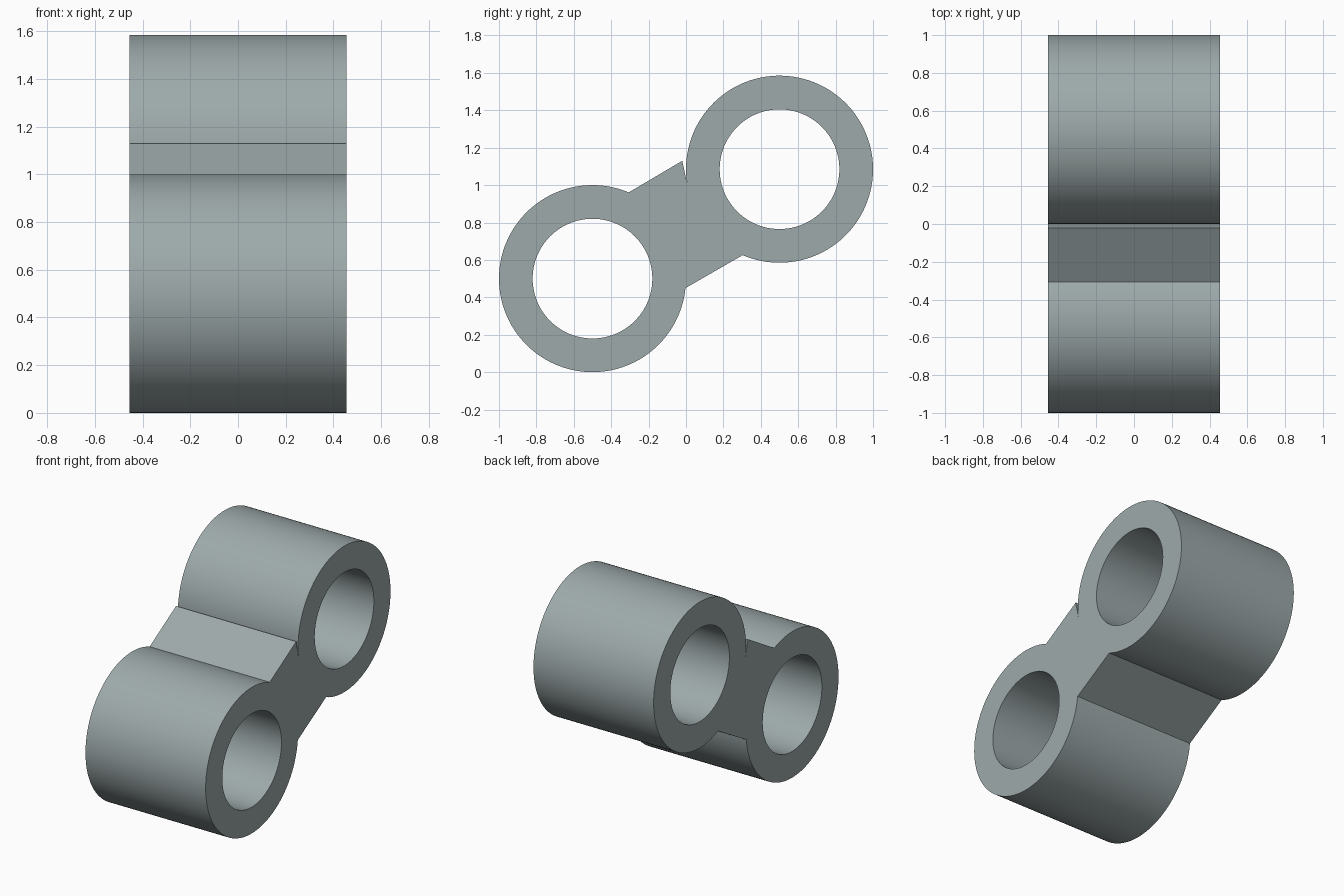
import bpy, bmesh
from math import cos, sin, radians

if "Cube" in bpy.data.objects:
    bpy.data.objects.remove(bpy.data.objects["Cube"])

HALF_WIDTH = 0.455
OUTER, BORE = 0.5, 0.32
LOW, HIGH = (-0.5, 0.5), (0.5, 1.085)   # tube centres (y, z)


def arc(centre, radius, start, end, steps, closed=True):
    """Points along an arc, in degrees; closed includes the end point."""
    pts = []
    for i in range(steps + (1 if closed else 0)):
        a = radians(start + (end - start) * i / steps)
        pts.append((centre[0] + radius * cos(a), centre[1] + radius * sin(a)))
    return pts


# Outer outline: low tube, lower web edge, high tube, notch lip, upper web edge
outline = (arc(LOW, OUTER, 67.2, 354.2, 96)
           + arc(HIGH, OUTER, -113.2, 188.6, 100)
           + [(-0.02, 1.13)])
# Round bores through both tubes
bores = [arc(c, BORE, 0, 360, 96, closed=False) for c in (LOW, HIGH)]

bm = bmesh.new()
cap_edges = {-1: [], 1: []}
for loop in [outline] + bores:
    rings = {s: [bm.verts.new((s * HALF_WIDTH, y, z)) for y, z in loop]
             for s in (-1, 1)}
    n = len(loop)
    # Walls between the two ends
    for i in range(n):
        j = (i + 1) % n
        bm.faces.new((rings[-1][i], rings[-1][j], rings[1][j], rings[1][i]))
    for s in (-1, 1):
        cap_edges[s] += [bm.edges.get((rings[s][i], rings[s][(i + 1) % n]))
                         for i in range(n)]

# Flat end faces, with the bores left open
for s in (-1, 1):
    bmesh.ops.triangle_fill(bm, use_beauty=True, use_dissolve=False,
                            edges=cap_edges[s], normal=(s, 0, 0))
bmesh.ops.recalc_face_normals(bm, faces=bm.faces[:])

mesh = bpy.data.meshes.new("double_tube_clamp")
bm.to_mesh(mesh)
bm.free()
clamp = bpy.data.objects.new("double_tube_clamp", mesh)
bpy.context.collection.objects.link(clamp)

grey = bpy.data.materials.new("blue_grey")
grey.diffuse_color = (0.34, 0.40, 0.405, 1)
grey.use_nodes = True
grey.node_tree.nodes["Principled BSDF"].inputs["Base Color"].default_value = grey.diffuse_color
mesh.materials.append(grey)

bpy.context.view_layer.objects.active = clamp
clamp.select_set(True)
bpy.ops.object.shade_smooth_by_angle(angle=radians(20))
